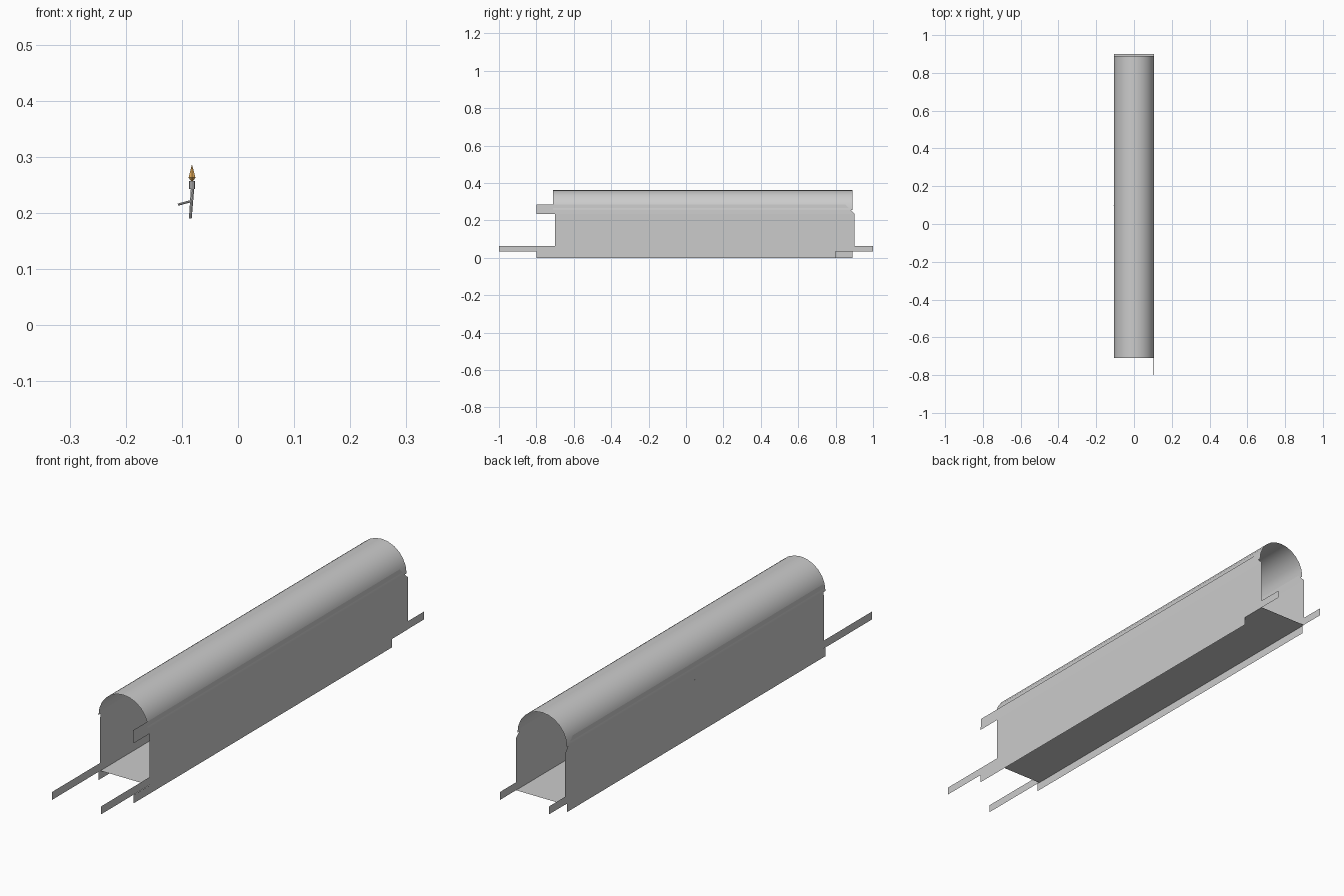
import bpy, math
from mathutils import Vector

if "Cube" in bpy.data.objects:
    bpy.data.objects.remove(bpy.data.objects["Cube"])

W = 0.107          # half width of the passage
FLOOR_Z = 0.033
SPRING_Z = 0.255   # height where the arch begins


def mesh_object(name, verts, faces, smooth=False):
    me = bpy.data.meshes.new(name)
    me.from_pydata(verts, [], faces)
    ob = bpy.data.objects.new(name, me)
    bpy.context.collection.objects.link(ob)
    if smooth:
        for p in me.polygons:
            p.use_smooth = True
    return ob


def sheet(name, profile, y0, y1, smooth=False):
    """Thin sheet: an (x, z) profile swept along y."""
    n = len(profile)
    verts = [(x, y0, z) for x, z in profile] + [(x, y1, z) for x, z in profile]
    faces = [(i, i + 1, n + i + 1, n + i) for i in range(n - 1)]
    return mesh_object(name, verts, faces, smooth)


def side_wall(name, side, rows):
    """Wall built of bands: rows of (z, x, y_start, y_end) pairs."""
    verts, faces = [], []
    for low, high in rows:
        b = len(verts)
        for z, x, y0, y1 in (low, high):
            verts += [(side * x, y0, z), (side * x, y1, z)]
        f = (b, b + 1, b + 3, b + 2)
        faces.append(f if side > 0 else f[::-1])
    return mesh_object(name, verts, faces)


# arched roof
arch = [(W * math.cos(math.pi * i / 12), SPRING_Z + W * math.sin(math.pi * i / 12))
        for i in range(13)]
sheet("arched_roof", arch, -0.71, 0.89, smooth=True)

# floor
sheet("floor", [(-W, FLOOR_Z), (W, FLOOR_Z)], -0.70, 0.90)

# walls, with base and top bands offset along the right side
TOP_X = 0.1045
side_wall("right_wall", 1, [
    ((0, W, -0.80, 0.80), (FLOOR_Z, W, -0.80, 0.80)),
    ((FLOOR_Z, W, -0.70, 0.90), (0.235, W, -0.70, 0.90)),
    ((0.235, W, -0.80, 0.90), (0.285, TOP_X, -0.80, 0.85))])
side_wall("left_wall", -1, [
    ((0, W, -0.71, 0.89), (FLOOR_Z, W, -0.71, 0.89)),
    ((FLOOR_Z, W, -0.70, 0.90), (0.235, W, -0.70, 0.90)),
    ((0.235, W, -0.70, 0.90), (0.285, TOP_X, -0.70, 0.85))])

# low rails running past both ends
for side, label in ((1, "right"), (-1, "left")):
    x = side * (W - 0.001)
    sheet(label + "_rail", [(x, FLOOR_Z), (x, 0.064)], -1, 1)


# wall torch
def rod(name, a, b, r0, r1, sides=8):
    a, b = Vector(a), Vector(b)
    bpy.ops.mesh.primitive_cone_add(vertices=sides, radius1=r0, radius2=r1,
                                    depth=(b - a).length, location=(a + b) / 2)
    ob = bpy.context.object
    ob.name = name
    ob.rotation_euler = (b - a).to_track_quat('Z', 'Y').to_euler()
    return ob


TY = 0.1
rod("torch_handle", (-0.085, TY, 0.19), (-0.081, TY, 0.245), 0.0025, 0.003)
rod("torch_bracket", (-0.107, TY, 0.215), (-0.081, TY, 0.222), 0.002, 0.002)
rod("torch_cup", (-0.082, TY, 0.243), (-0.082, TY, 0.257), 0.005, 0.005)
flame = bpy.data.materials.new("flame_orange")
flame.diffuse_color = (0.75, 0.4, 0.1, 1)
flame.use_nodes = True
flame.node_tree.nodes["Principled BSDF"].inputs["Base Color"].default_value = flame.diffuse_color
for part in (rod("flame_base", (-0.082, TY, 0.257), (-0.082, TY, 0.263), 0.002, 0.007, 6),
             rod("flame_tip", (-0.082, TY, 0.263), (-0.082, TY, 0.287), 0.007, 0, 6)):
    part.data.materials.append(flame)
